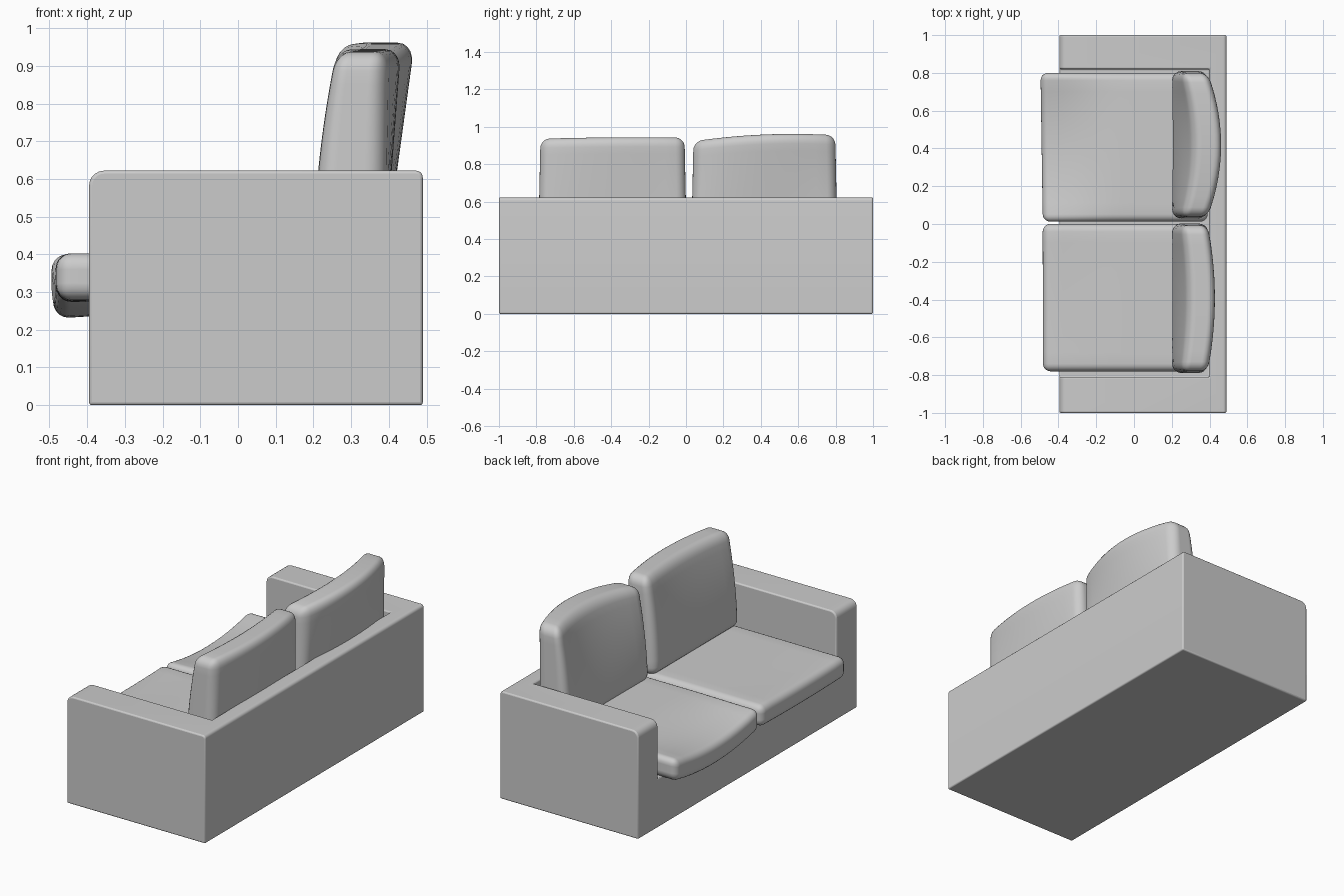
import bpy, bmesh
from mathutils import Vector

if "Cube" in bpy.data.objects:
    bpy.data.objects.remove(bpy.data.objects["Cube"])


def box_mesh(lo, hi):
    bm = bmesh.new()
    bmesh.ops.create_cube(bm, size=1)
    for v in bm.verts:
        v.co = Vector([lo[i] + (v.co[i] + 0.5) * (hi[i] - lo[i]) for i in range(3)])
    return bm


def finish(bm, name):
    bmesh.ops.recalc_face_normals(bm, faces=bm.faces)
    me = bpy.data.meshes.new(name)
    bm.to_mesh(me)
    bm.free()
    ob = bpy.data.objects.new(name, me)
    bpy.context.collection.objects.link(ob)
    bpy.ops.object.select_all(action='DESELECT')
    ob.select_set(True)
    bpy.context.view_layer.objects.active = ob
    bpy.ops.object.shade_smooth_by_angle(angle=0.7)
    return ob


def cushion(name, lo, hi, deform, radius=0.04, cuts=12):
    """Rounded box, sliced into a fine grid, then bent by deform(point, u)."""
    bm = box_mesh(lo, hi)
    bmesh.ops.bevel(bm, geom=bm.edges[:], offset=radius, segments=5,
                    profile=0.5, affect='EDGES')
    for axis in range(3):
        a, b = lo[axis] + radius, hi[axis] - radius
        n = Vector([float(i == axis) for i in range(3)])
        for k in range(1, cuts):
            bmesh.ops.bisect_plane(bm, geom=bm.verts[:] + bm.edges[:] + bm.faces[:],
                                   plane_co=n * (a + (b - a) * k / cuts),
                                   plane_no=n, dist=1e-5)
    mid, half = (lo[1] + hi[1]) / 2, (hi[1] - lo[1]) / 2
    for v in bm.verts:
        deform(v.co, (v.co.y - mid) / half)
    return finish(bm, name)


def smooth(t):
    t = min(1, max(0, t))
    return t * t * (3 - 2 * t)


# Frame: solid block with rounded top front and back edges, seat well cut out
bm = box_mesh((-0.395, -1, 0), (0.49, 1, 0.622))
for side, r in ((-1, 0.04), (1, 0.018)):
    edges = [e for e in bm.edges
             if all(v.co.z > 0.62 and v.co.x * side > 0.38 for v in e.verts)]
    bmesh.ops.bevel(bm, geom=edges, offset=r, segments=5, profile=0.5, affect='EDGES')
frame = finish(bm, "sofa_frame")

well = finish(box_mesh((-0.7, -0.81, 0.28), (0.40, 0.82, 1)), "seat_well_cutter")
well.hide_render = True
well.hide_set(True)
cut = frame.modifiers.new("seat_well", 'BOOLEAN')
cut.operation = 'DIFFERENCE'
cut.object = well
cut.solver = 'EXACT'
soft = frame.modifiers.new("soft_edges", 'BEVEL')
soft.width = 0.008
soft.segments = 3
soft.limit_method = 'ANGLE'
soft.angle_limit = 0.8


# Seat cushions: front edge droops in the middle
def droop(sag):
    def f(p, u):
        t = smooth((-0.05 - p.x) / 0.4)
        p.z -= sag * (1 - u * u) * t
        p.x -= 0.25 * sag * (1 + u) / 2 * t
    return f


cushion("left_seat_cushion", (-0.483, 0.012, 0.28), (0.39, 0.80, 0.408), droop(0.048))
cushion("right_seat_cushion", (-0.482, -0.78, 0.28), (0.39, 0.0, 0.404), droop(0.006))


# Back cushions: front leans back, top bows backwards in the middle
def bow(amount, lift):
    def f(p, u):
        w = (p.z - 0.39) / 0.55
        front = (0.39 - p.x) / 0.19
        p.x += 0.055 * w * w * front + amount * w * (1 - u * u) * (1 - 0.25 * front)
        p.z += lift * w * (1 - (u - 0.4) ** 2)
        p.y -= u * 0.012 * w
    return f


cushion("left_back_cushion", (0.20, 0.028, 0.39), (0.39, 0.81, 0.942), bow(0.078, 0.02), 0.05)
cushion("right_back_cushion", (0.20, -0.79, 0.39), (0.39, 0.004, 0.94), bow(0.042, 0.004), 0.05)
